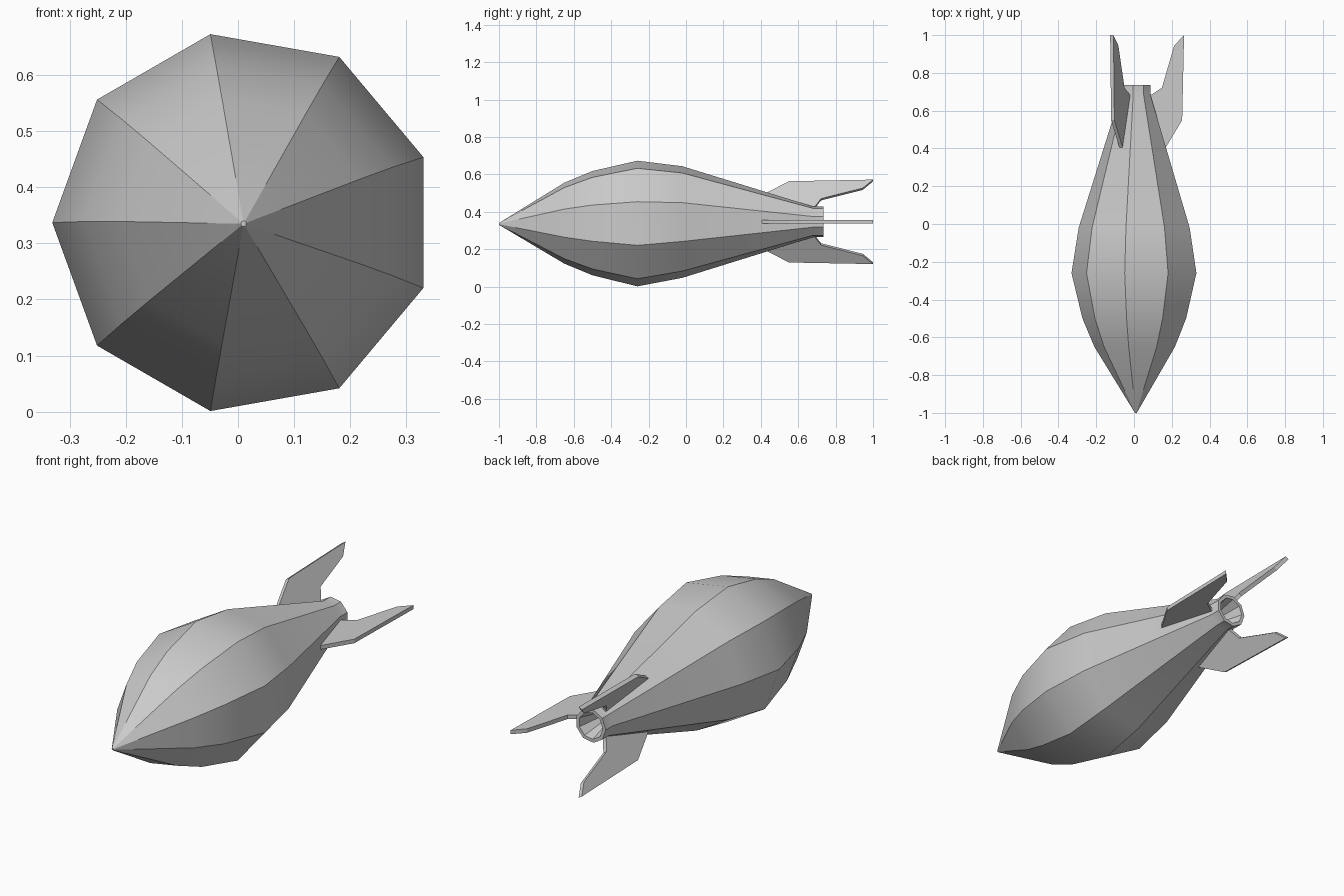
import bpy, bmesh, math
from mathutils import Matrix

if "Cube" in bpy.data.objects:
    bpy.data.objects.remove(bpy.data.objects["Cube"])

CX, SIDES = 0.01, 9
grey = bpy.data.materials.new("plain grey")
grey.diffuse_color = (0.6, 0.6, 0.6, 1)
grey.use_nodes = True
grey.node_tree.nodes["Principled BSDF"].inputs["Base Color"].default_value = grey.diffuse_color


def finish(bm, name):
    bmesh.ops.recalc_face_normals(bm, faces=bm.faces)
    mesh = bpy.data.meshes.new(name)
    bm.to_mesh(mesh)
    bm.free()
    mesh.materials.append(grey)
    obj = bpy.data.objects.new(name, mesh)
    bpy.context.collection.objects.link(obj)
    return obj


# Nine-sided hull: (y, radius, centre height), ending inside the hollow nozzle
profile = [(-1, .005, .335), (-.65, .22, .339), (-.5, .283, .339),
           (-.26, .341, .337), (-.02, .303, .345), (.68, .083, .346),
           (.735, .083, .346), (.735, .066, .346), (.60, .03, .346)]
bm = bmesh.new()
rings = []
for y, r, z in profile:
    angles = [math.pi + i * math.tau / SIDES for i in range(SIDES)]
    rings.append([bm.verts.new((CX + r * math.cos(a), y, z + r * math.sin(a)))
                  for a in angles])
for a, b in zip(rings, rings[1:]):
    for i in range(SIDES):
        j = (i + 1) % SIDES
        bm.faces.new((a[i], a[j], b[j], b[i]))
bm.faces.new(rings[0])
bm.faces.new(rings[-1])
hull = finish(bm, "hull")
bpy.context.view_layer.objects.active = hull
hull.select_set(True)
bpy.ops.object.shade_smooth_by_angle(angle=math.radians(30))

# Three swept tail fins: outline as (distance from axis, y)
outline = [(.155, .40), (.245, .55), (.255, 1.0), (.203, .945),
           (.138, .722), (.083, .685), (.072, .685)]
THICK = .02
for k, name in enumerate(("right_fin", "upper_fin", "lower_fin")):
    bm = bmesh.new()
    face = bm.faces.new([bm.verts.new((x, y, -THICK / 2)) for x, y in outline])
    ext = bmesh.ops.extrude_face_region(bm, geom=[face])
    top = [v for v in ext["geom"] if isinstance(v, bmesh.types.BMVert)]
    bmesh.ops.translate(bm, verts=top, vec=(0, 0, THICK))
    bm.transform(Matrix.Translation((CX, 0, .346))
                 @ Matrix.Rotation(-k * math.tau / 3, 4, 'Y'))
    finish(bm, name)
